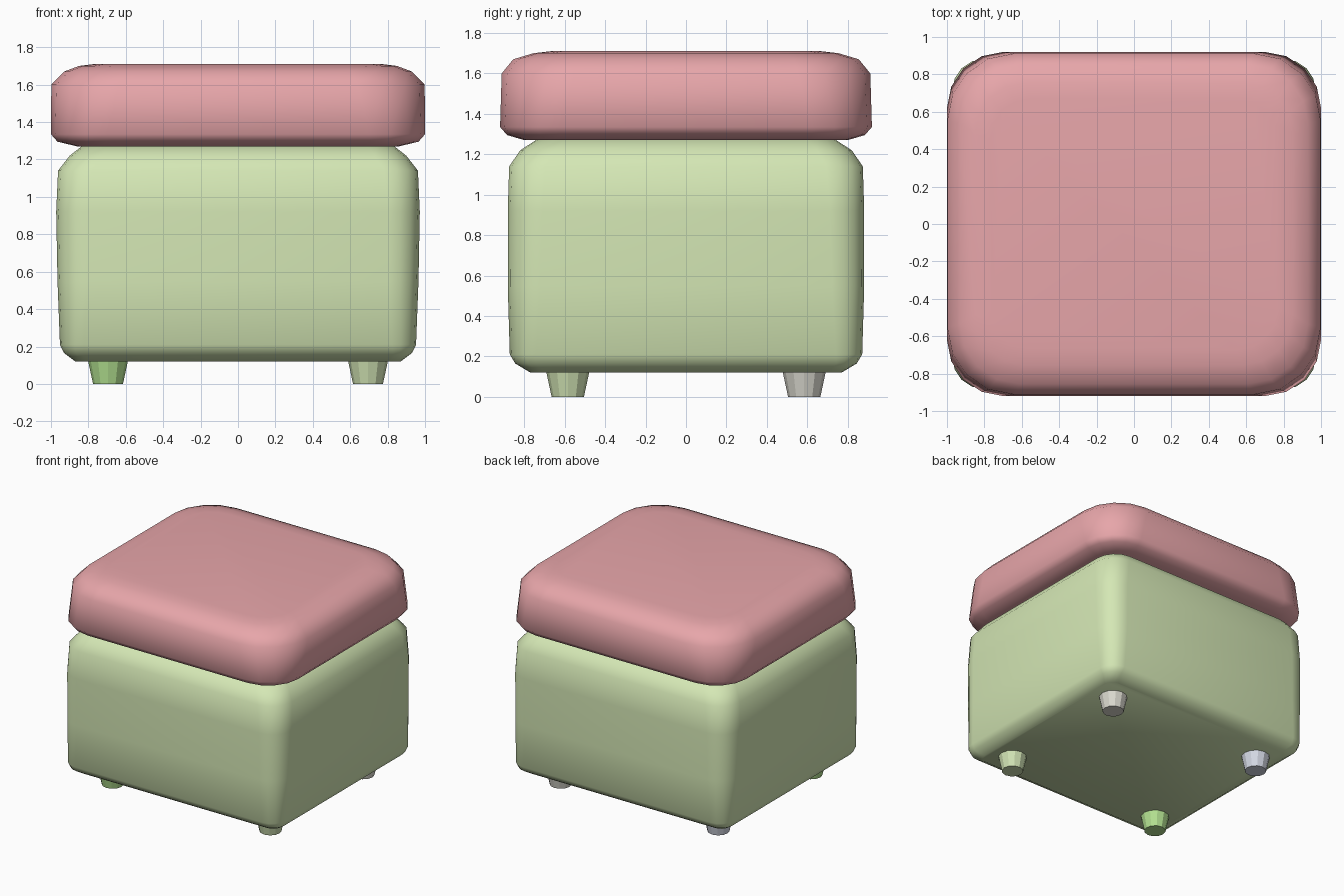
import bpy, bmesh
from math import sin, cos, pi, radians

if "Cube" in bpy.data.objects:
    bpy.data.objects.remove(bpy.data.objects["Cube"])


def material(name, color):
    mat = bpy.data.materials.new(name)
    mat.diffuse_color = (*color, 1)
    mat.use_nodes = True
    mat.node_tree.nodes["Principled BSDF"].inputs["Base Color"].default_value = mat.diffuse_color
    return mat


def finish(bm, name, mat, angle):
    bmesh.ops.recalc_face_normals(bm, faces=bm.faces)
    mesh = bpy.data.meshes.new(name)
    bm.to_mesh(mesh)
    bm.free()
    mesh.materials.append(mat)
    obj = bpy.data.objects.new(name, mesh)
    bpy.context.collection.objects.link(obj)
    bpy.ops.object.select_all(action='DESELECT')
    obj.select_set(True)
    bpy.context.view_layer.objects.active = obj
    bpy.ops.object.shade_smooth_by_angle(angle=radians(angle))
    return obj


def rounded_loft(name, levels, mat, steps=4):
    """Stack rounded rectangles; each level is (z, half x, half y, corner radius)."""
    bm = bmesh.new()
    rings = []
    for z, hx, hy, r in levels:
        ring = []
        for q, (sx, sy) in enumerate(((1, 1), (-1, 1), (-1, -1), (1, -1))):
            for i in range(steps + 1):
                a = (q + i / steps) * pi / 2
                ring.append(bm.verts.new((sx * (hx - r) + r * cos(a),
                                          sy * (hy - r) + r * sin(a), z)))
        rings.append(ring)
    n = len(rings[0])
    for lo, hi in zip(rings, rings[1:]):
        for i in range(n):
            j = (i + 1) % n
            bm.faces.new((lo[i], lo[j], hi[j], hi[i]))
    bm.faces.new(rings[0])
    bm.faces.new(rings[-1])
    return finish(bm, name, mat, 50)


red = material("cushion_red", (0.80, 0.38, 0.40))
green = material("body_green", (0.66, 0.80, 0.46))

# Upholstered body
rounded_loft("body", [
    (0.12, 0.87, 0.77, 0.07),
    (0.165, 0.93, 0.845, 0.10),
    (0.21, 0.952, 0.872, 0.13),
    (0.55, 0.965, 0.882, 0.16),
    (0.92, 0.972, 0.882, 0.17),
    (1.14, 0.962, 0.875, 0.18),
    (1.22, 0.90, 0.82, 0.17),
    (1.275, 0.83, 0.735, 0.14)], green)

# Seat cushion
rounded_loft("seat_cushion", [
    (1.27, 0.86, 0.80, 0.20),
    (1.295, 0.965, 0.885, 0.26),
    (1.335, 1.0, 0.92, 0.30),
    (1.60, 0.998, 0.912, 0.36),
    (1.67, 0.93, 0.855, 0.32),
    (1.70, 0.85, 0.755, 0.27),
    (1.71, 0.77, 0.67, 0.22)], red)

# Tapered feet, each in its own colour
feet = {
    "front_left_foot": (-1, -1, (0.45, 0.75, 0.28)),
    "front_right_foot": (1, -1, (0.63, 0.76, 0.45)),
    "back_right_foot": (1, 1, (0.70, 0.69, 0.62)),
    "back_left_foot": (-1, 1, (0.66, 0.69, 0.78)),
}
for name, (sx, sy, color) in feet.items():
    bm = bmesh.new()
    bmesh.ops.create_cone(bm, cap_ends=True, segments=12,
                          radius1=0.08, radius2=0.108, depth=0.13)
    bmesh.ops.translate(bm, verts=bm.verts, vec=(sx * 0.695, sy * 0.585, 0.065))
    finish(bm, name, material(name + "_color", color), 25)
